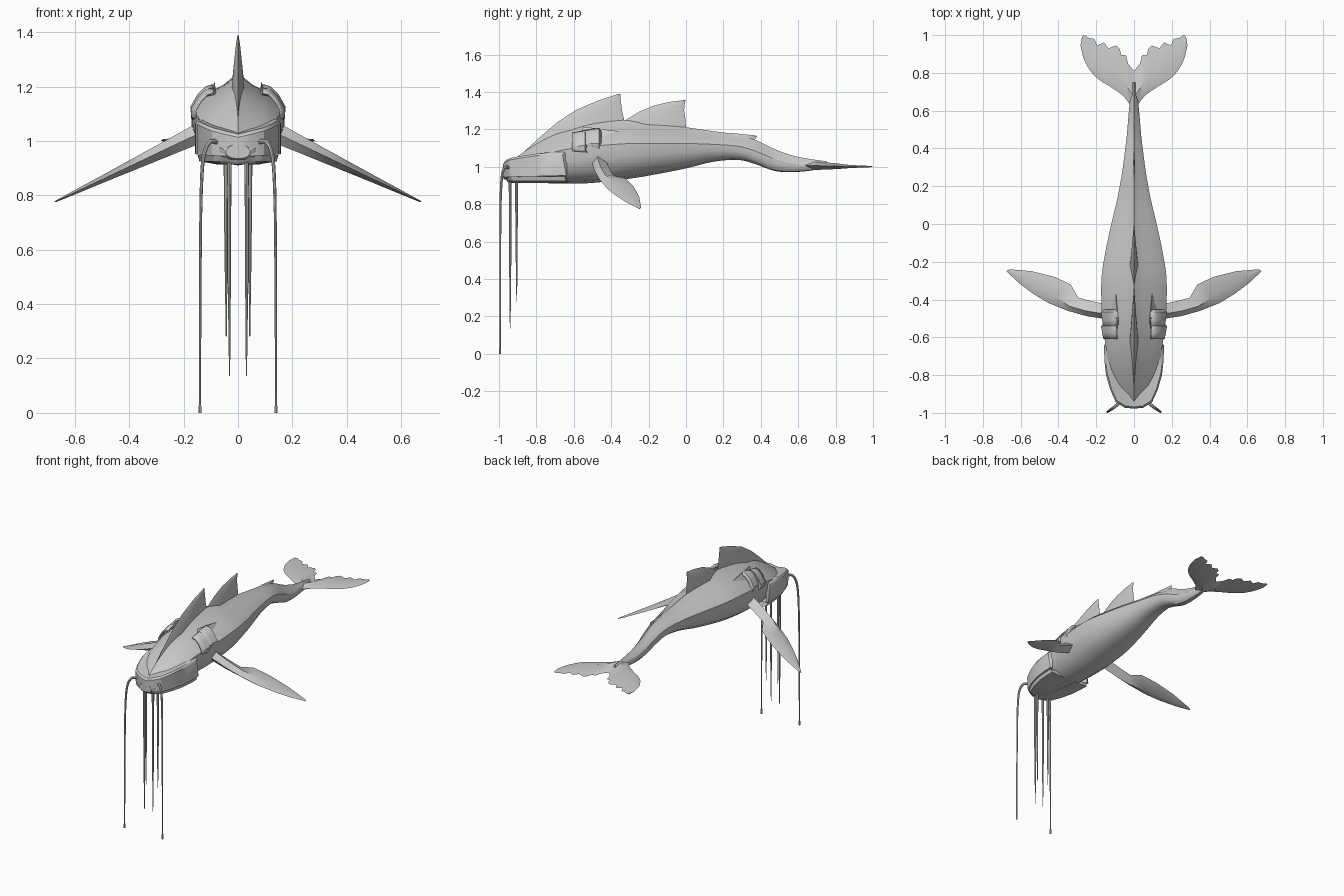
import bpy, bmesh, math
from mathutils import Vector as V

if "Cube" in bpy.data.objects:
    bpy.data.objects.remove(bpy.data.objects["Cube"])


def finish(name, bm, angle=30, mirror=False, solid=0):
    bmesh.ops.remove_doubles(bm, verts=bm.verts, dist=0.0003)
    bmesh.ops.recalc_face_normals(bm, faces=bm.faces)
    me = bpy.data.meshes.new(name)
    bm.to_mesh(me)
    bm.free()
    ob = bpy.data.objects.new(name, me)
    bpy.context.collection.objects.link(ob)
    select(ob)
    bpy.ops.object.shade_smooth_by_angle(angle=math.radians(angle))
    if solid:
        m = ob.modifiers.new("Solid", 'SOLIDIFY')
        m.thickness = solid
    if mirror:
        m = ob.modifiers.new("Mirror", 'MIRROR')
        m.use_mirror_merge = False
    return ob


def select(ob):
    bpy.ops.object.select_all(action='DESELECT')
    ob.select_set(True)
    bpy.context.view_layer.objects.active = ob


def loft(name, rings, closed=True, **kw):
    bm = bmesh.new()
    rows = [[bm.verts.new(p) for p in r] for r in rings]
    n = len(rows[0])
    for a, b in zip(rows, rows[1:]):
        for i in range(n if closed else n - 1):
            j = (i + 1) % n
            bm.faces.new((a[i], a[j], b[j], b[i]))
    if closed:
        bm.faces.new(rows[0])
        bm.faces.new(rows[-1])
    return finish(name, bm, **kw)


def catmull(rows, steps):
    out = []
    for i in range(len(rows) - 1):
        p = [rows[max(0, min(len(rows) - 1, k))] for k in range(i - 1, i + 3)]
        for s in range(steps):
            t = s / steps
            out.append([0.5 * (2 * b + (c - a) * t + (2 * a - 5 * b + 4 * c - d) * t * t
                               + (3 * b - a - 3 * c + d) * t ** 3) for a, b, c, d in zip(*p)])
    return out + [list(rows[-1])]


def blade(name, lead, trail, normal, t0, t1, mirror=False):
    rings, n = [], V(normal).normalized()
    for i, (a, b) in enumerate(zip(lead, trail)):
        t = t0 + (t1 - t0) * i / (len(lead) - 1)
        mid = V(a).lerp(V(b), 0.35)
        rings.append([V(a), mid + n * t, V(b), mid - n * t])
    return loft(name, rings, mirror=mirror)


# Body: stations of y, half width, ridge z, crease z, belly z
stations = [
    (-.975, .045, 1.0, .965, .935), (-.93, .09, 1.035, .99, .925), (-.8, .125, 1.125, 1.05, .916),
    (-.66, .148, 1.2, 1.09, .91), (-.5, .168, 1.24, 1.11, .914), (-.3, .173, 1.25, 1.125, .937),
    (-.15, .152, 1.235, 1.125, .962), (0, .12, 1.212, 1.125, .992), (.15, .085, 1.19, 1.12, 1.028),
    (.28, .062, 1.172, 1.11, 1.037), (.37, .05, 1.145, 1.085, 1.015), (.48, .037, 1.092, 1.04, .977),
    (.6, .027, 1.053, 1.015, .973), (.75, .01, 1.03, 1.008, .992)]
rings = []
for y, w, zt, zc, zb in catmull(stations, 4):
    h, d = zt - zc, zc - zb
    half = [(0, zt), (.3 * w, zc + .66 * h), (.65 * w, zc + .42 * h), (w, zc), (.98 * w, zc - .35 * d),
            (.82 * w, zc - .7 * d), (.47 * w, zc - .93 * d), (0, zb)]
    rings.append([(x, y, z) for x, z in half] + [(-x, y, z) for x, z in half[-2:0:-1]])
loft("body", rings, angle=32)

# Upper lip wrapped around the snout, and lower jaw under it
outer = [(0, -.978), (.05, -.972), (.095, -.945), (.125, -.88), (.148, -.8), (.157, -.72), (.158, -.66)]
inner = [(0, -.89), (.04, -.85), (.075, -.79), (.1, -.74), (.12, -.7), (.135, -.665), (.143, -.635)]
lip, jaw = [], []
for s, idx in ((-1, range(6, 0, -1)), (1, range(7))):
    for i in idx:
        (xo, yo), (xi, yi) = outer[i], inner[i]
        f = i / 6
        top = 1.025 + .05 * min(1, f * 1.4)
        bot = .942 + .012 * f
        lip.append([(s * xo, yo + .02 * f, bot), (s * xo, yo, top - .012), (s * xo * .96, yo + .01, top),
                    (s * xi, yi, top + .01), (s * xi, yi, bot)])
        jaw.append([(s * xo * .94, yo + .012, .948), (s * xo * .9, yo + .02, .925),
                    (s * xo * .5, yo + .03, .914), (s * xi * .3, yi, .916), (s * xi * .3, yi, .948)])
loft("upper_lip", lip)
loft("lower_jaw", jaw)

# Overlapping gill plates on the shoulders
arc = [(.092, 1.205), (.12, 1.197), (.148, 1.168), (.172, 1.125), (.168, 1.1), (.152, 1.075)]
for name, y0, y1, dz in (("front_gill_plate", -.61, -.54, -.012), ("rear_gill_plate", -.55, -.465, .0)):
    rings = []
    for k, y in ((.9, y0), (.97, (y0 + y1) / 2), (1.03, y1), (.88, y1 + .012)):
        rings.append([(.07 + (x - .07) * k, y + .03 * (z < 1.1), 1.1 + (z - 1.1) * k + dz) for x, z in arc])
    loft(name, rings, closed=False, mirror=True, solid=.008)
# Pointed ridge trailing behind the gills
blade("gill_ridge", [(.09, -.56, 1.17), (.085, -.55, 1.215)], [(.12, -.42, 1.16), (.095, -.36, 1.19)],
      (1, 0, 0), .02, .004, True)


# Dorsal fins
def dorsal(name, lead, trail, t):
    blade(name, [(0, y, z) for y, z in lead], [(0, y, z) for y, z in trail], (1, 0, 0), t, .002)


dorsal("front_dorsal_fin",
       [(-.9, 1.05), (-.78, 1.16), (-.69, 1.237), (-.59, 1.303), (-.47, 1.355), (-.36, 1.39)],
       [(-.32, 1.2), (-.33, 1.25), (-.34, 1.29), (-.345, 1.325), (-.35, 1.36), (-.35, 1.388)], .028)
dorsal("rear_dorsal_fin",
       [(-.36, 1.22), (-.32, 1.252), (-.25, 1.295), (-.17, 1.328), (-.09, 1.347), (-.01, 1.357)],
       [(.0, 1.19), (0, 1.215), (-.004, 1.26), (-.01, 1.3), (-.008, 1.33), (-.003, 1.356)], .024)
dorsal("tail_dorsal_fin", [(.2, 1.16), (.24, 1.181), (.37, 1.168)],
       [(.36, 1.12), (.365, 1.14), (.38, 1.163)], .012)


# Pectoral fins
def slope(pts):
    return [(x, y, 1.02 - .475 * (x - .16)) for x, y in pts]


blade("pectoral_fin",
      slope([(.1, -.5), (.17, -.5), (.25, -.488), (.35, -.46), (.45, -.42), (.53, -.372), (.61, -.312), (.675, -.25)]),
      slope([(.1, -.42), (.17, -.42), (.24, -.405), (.295, -.39), (.335, -.32), (.42, -.28), (.54, -.25), (.66, -.24)]),
      (.43, 0, .9), .04, .003, True)

# Tail flukes with scalloped trailing edge
outer_edge = [(0, .6), (.03, .645), (.06, .682), (.1, .71), (.13, .73), (.165, .75), (.19, .768), (.215, .79),
              (.235, .815), (.255, .85), (.27, .885), (.283, .945), (.276, .99)]
scallop = [(0, .81), (.032, .85), (.042, .893), (.068, .895), (.075, .925), (.095, .945), (.135, .93),
           (.16, .962), (.195, .945), (.21, .98), (.24, .985), (.262, 1), (.27, .998)]
blade("tail_fluke", [(x, y, 1.008 - .02 * x) for x, y in outer_edge], [(x, y, 1.0) for x, y in scallop],
      (0, 0, 1), .022, .003, True)


# Whiskers: points of x, y, z, radius
def whisker(name, pts, smooth=1):
    pts = catmull(pts, smooth)
    for side, s in (("left", -1), ("right", 1)):
        cu = bpy.data.curves.new(name, 'CURVE')
        cu.dimensions = '3D'
        cu.bevel_depth = 1
        cu.bevel_resolution = 2
        cu.use_fill_caps = True
        sp = cu.splines.new('POLY')
        sp.points.add(len(pts) - 1)
        for p, (x, y, z, r) in zip(sp.points, pts):
            p.co = (s * x, y, z, 1)
            p.radius = r
        ob = bpy.data.objects.new(f"{name}_{side}", cu)
        bpy.context.collection.objects.link(ob)
        select(ob)
        bpy.ops.object.convert(target='MESH')
        bpy.ops.object.shade_smooth_by_angle(angle=math.radians(40))


whisker("long_whisker", [(.065, -.93, .985, .011), (.085, -.953, .998, .009), (.108, -.972, .992, .008),
                         (.127, -.985, .94, .007), (.135, -.991, .82, .006), (.138, -.993, .6, .005),
                         (.14, -.994, .05, .004), (.14, -.994, .03, .006), (.14, -.994, 0, .006)], 4)
whisker("front_chin_whisker", [(.032, -.94, .94, .008), (.032, -.94, .5, .006), (.031, -.94, .135, .002)])
whisker("rear_chin_whisker", [(.045, -.906, .94, .008), (.044, -.906, .6, .006), (.043, -.905, .28, .002)])
